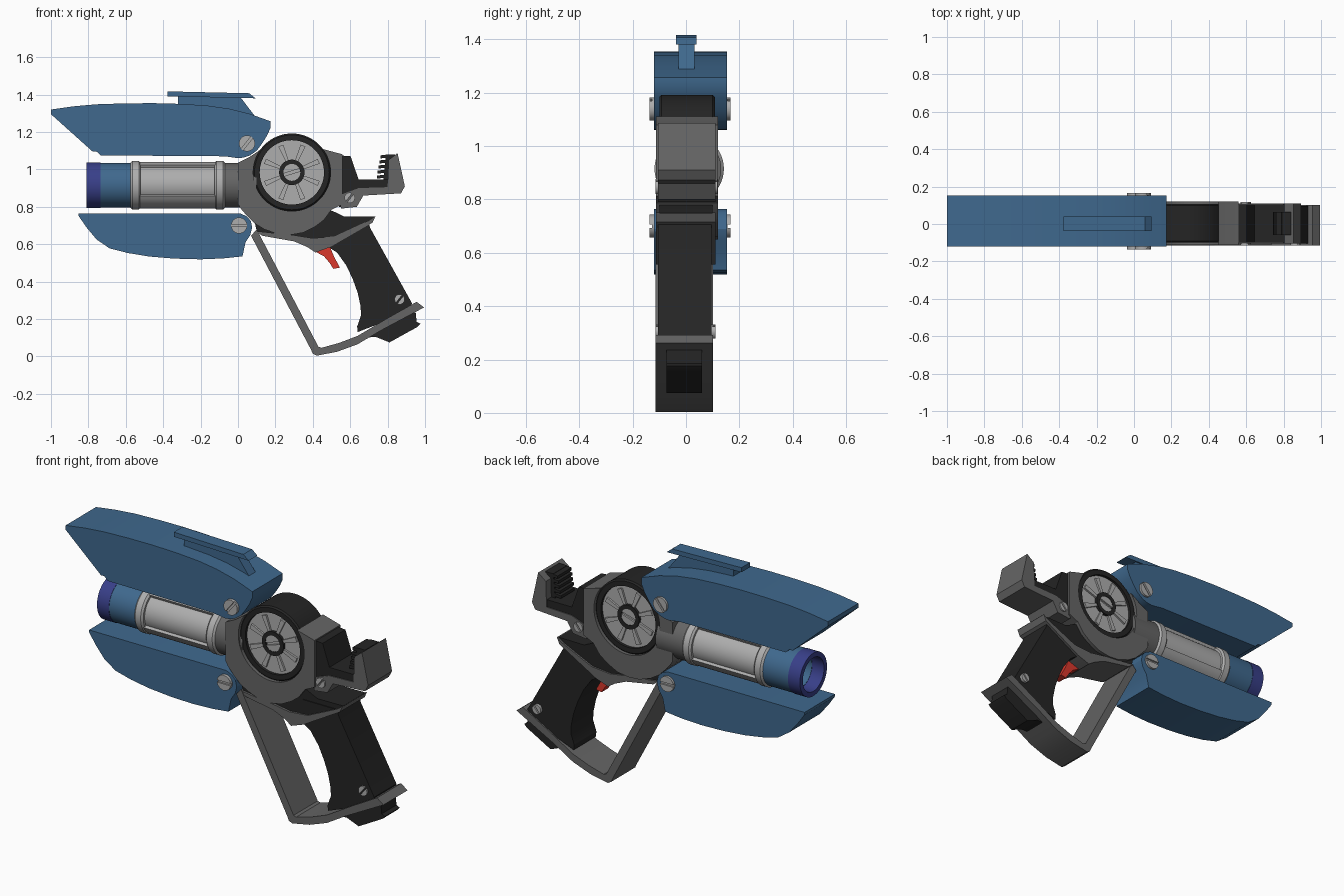
import bpy, bmesh
from math import sin, cos, pi, radians


def mat(name, r, g, b):
    m = bpy.data.materials.new(name)
    m.diffuse_color = (r, g, b, 1)
    return m


BLUE = mat("blue", 0.05, 0.14, 0.27)
NAVY = mat("navy", 0.04, 0.05, 0.25)
BLACK = mat("black", 0.018, 0.018, 0.018)
GREY = mat("grey", 0.13, 0.13, 0.13)
LIGHT = mat("light_grey", 0.42, 0.42, 0.42)
RED = mat("red", 0.7, 0.04, 0.025)


def finish(bm, name, m):
    bmesh.ops.recalc_face_normals(bm, faces=bm.faces)
    me = bpy.data.meshes.new(name)
    bm.to_mesh(me)
    bm.free()
    me.materials.append(m)
    ob = bpy.data.objects.new(name, me)
    bpy.context.collection.objects.link(ob)
    return ob


def prism(name, pts, lo, hi, m, axis='y'):
    """Extrude an outline: (x, z) along y, or (y, z) along x."""
    bm = bmesh.new()
    put = (lambda p, d: (p[0], d, p[1])) if axis == 'y' else (lambda p, d: (d, p[0], p[1]))
    a = [bm.verts.new(put(p, lo)) for p in pts]
    b = [bm.verts.new(put(p, hi)) for p in pts]
    bm.faces.new(a)
    bm.faces.new(b)
    n = len(pts)
    for i in range(n):
        j = (i + 1) % n
        bm.faces.new((a[i], a[j], b[j], b[i]))
    return finish(bm, name, m)


def ring(name, prof, centre, m, axis='y', n=48):
    """Revolve a closed (along, radius) section about an axis."""
    bm = bmesh.new()
    loops = []
    for k in range(n):
        t = 2 * pi * k / n
        if axis == 'y':
            loop = [(centre[0] + r * cos(t), d, centre[1] + r * sin(t)) for d, r in prof]
        else:
            loop = [(d, centre[0] + r * cos(t), centre[1] + r * sin(t)) for d, r in prof]
        loops.append([bm.verts.new(c) for c in loop])
    for k in range(n):
        p, q = loops[k], loops[(k + 1) % n]
        for i in range(len(prof)):
            j = (i + 1) % len(prof)
            bm.faces.new((p[i], p[j], q[j], q[i]))
    return finish(bm, name, m)


def circle(cx, cz, r, n=32, a0=0.0, a1=2 * pi, closed=True):
    steps = n if closed else n - 1
    return [(cx + r * cos(a0 + (a1 - a0) * i / steps), cz + r * sin(a0 + (a1 - a0) * i / steps))
            for i in range(n)]


def bolt(name, cx, cz, r, lo, hi, tilt=0.9):
    """Slotted screw running through the whole width."""
    prism(name + "_core", circle(cx, cz, r), lo + 0.01, hi - 0.01, LIGHT)
    for s in (0, 1):
        a = tilt + s * pi
        prism(f"{name}_head_{s}", circle(cx, cz, r, 16, a + 0.15, a + pi - 0.15, False), lo, hi, LIGHT)


# Upper and lower shells
prism("upper_shell", [(-1, 1.32), (-.88, 1.337), (-.757, 1.348), (-.6, 1.353), (-.45, 1.354), (-.3, 1.35),
                      (-.163, 1.341), (-.05, 1.325), (.06, 1.298), (.174, 1.257), (.174, 1.222), (.155, 1.18),
                      (.126, 1.134), (.1, 1.1), (.065, 1.075), (.03, 1.063), (0, 1.06), (-.07, 1.07),
                      (-.735, 1.075), (-.757, 1.096), (-.778, 1.096), (-1, 1.295)], -.12, .153, BLUE)
prism("lower_shell", [(-.853, .765), (.01, .765), (.045, .75), (.068, .725), (.076, .69), (.066, .65),
                      (.04, .61), (.024, .535), (-.08, .524), (-.2, .519), (-.34, .523), (-.473, .534),
                      (-.59, .553), (-.687, .578), (-.757, .626), (-.81, .69), (-.853, .752)], -.12, .153, BLUE)

# Sight on the upper shell
prism("sight_stem", [(-.32, 1.395), (.01, 1.39), (.09, 1.285), (-.1, 1.3), (-.32, 1.335)], -.028, .032, BLUE)
prism("sight_rail", [(-.377, 1.417), (.06, 1.407), (.094, 1.38), (-.377, 1.391)], -.038, .04, BLUE)

# Barrel
C = (.012, .915)
ring("muzzle_tip", [(-.81, .122), (-.735, .122), (-.735, .095), (-.81, .095)], C, NAVY, 'x')
ring("muzzle_tube", [(-.735, .12), (-.56, .12), (-.56, .001), (-.6, .001), (-.6, .093), (-.735, .093)],
     C, BLUE, 'x')
for i, x in enumerate((-.575, -.125)):
    ring(f"barrel_collar_{i}", [(x, .12), (x + .01, .13), (x + .045, .13), (x + .055, .12),
                               (x + .055, .05), (x, .05)], C, LIGHT, 'x')
ring("barrel_core", [(-.54, .108), (-.1, .108), (-.1, .001), (-.54, .001)], C, LIGHT, 'x')
for nm, mid, half in (("top", pi / 2, .5), ("bottom", -pi / 2, 1.1)):
    arc = circle(*C, .125, 16, mid - half, mid + half, False) + circle(*C, .1, 16, mid + half, mid - half, False)
    prism(f"barrel_rail_{nm}", arc, -.53, -.11, LIGHT, 'x')
ring("barrel_base", [(-.08, .12), (.1, .12), (.1, .001), (-.08, .001)], C, GREY, 'x')

# Main body with a round opening for the wheel
W = (.288, .984)
body = prism("body", [(0, 1.035), (.06, 1.065), (.126, 1.11), (.2, 1.14), (.38, 1.14), (.46, 1.107), (.56, 1.08),
                      (.56, .813), (.5, .785), (.46, .73), (.414, .695), (.35, .662), (.28, .65), (.21, .655),
                      (.14, .68), (.088, .712), (.045, .755), (.015, .79), (0, .815)], -.113, .12, GREY)
cutter = prism("wheel_opening_cutter", circle(*W, .207, 64), -.3, .3, GREY)
cutter.hide_render = True
cutter.hide_viewport = True
cut = body.modifiers.new("opening", 'BOOLEAN')
cut.operation = 'DIFFERENCE'
cut.solver = 'EXACT'
cut.object = cutter

# Wheel: tyre, disc, spokes, hub
ring("wheel_tyre", [(-.1, .2), (-.092, .208), (.1, .208), (.108, .2), (.108, .172), (-.1, .172)], W, BLACK, n=64)
prism("wheel_disc", circle(*W, .175, 64), -.084, .092, LIGHT)
for k in range(8):
    a = radians(22.5 + 45 * k)
    spoke = [(W[0] + r * cos(a) - t * sin(a), W[1] + r * sin(a) + t * cos(a))
             for r, t in ((.06, -.008), (.155, -.014), (.155, .014), (.06, .008))]
    prism(f"wheel_spoke_{k}", spoke, -.095, .103, LIGHT)
ring("wheel_hub_ring", [(-.1, .068), (.108, .068), (.108, .045), (-.1, .045)], W, BLACK)
bolt("wheel_hub", *W, .048, -.098, .106, .3)

# Rear block and hammer
prism("rear_block", [(.54, 1.075), (.602, 1.07), (.645, .945), (.81, .945), (.81, .885), (.64, .86),
                     (.6, .80), (.54, .80)], -.1, .105, BLACK)
prism("hammer", [(.55, .865), (.645, .9), (.8, .905), (.805, 1.05), (.853, 1.087), (.892, .91), (.872, .872),
                 (.67, .86), (.635, .80), (.55, .79)], -.105, .11, GREY)
prism("hammer_grip", [(.775, .92), (.81, .92), (.84, 1.08), (.79, 1.08)], -.06, .065, BLACK)
for k in range(5):
    z = .955 + .027 * k
    x = .742 + .005 * k
    prism(f"hammer_tooth_{k}", [(x, z + .012), (x + .05, z + .017), (x + .05, z), (x, z - .004)], -.06, .065, BLACK)

# Grip, grip collar and under-frame
prism("under_frame", [(.09, .715), (.1, .67), (.3, .64), (.5, .62), (.715, .735), (.735, .749), (.57, .747),
                      (.505, .778), (.4, .8)], -.1, .1, BLACK)
prism("grip", [(.48, .72), (.7, .72), (.705, .69), (.93, .285), (.92, .24), (.64, .13), (.637, .16), (.658, .22),
               (.655, .27), (.64, .34), (.615, .41), (.58, .485), (.53, .555), (.46, .6)], -.105, .095, BLACK)
prism("grip_collar", [(.095, .67), (.3, .648), (.4, .632), (.516, .642), (.70, .727), (.735, .751), (.72, .716),
                      (.49, .583), (.414, .556), (.37, .585), (.3, .615), (.13, .645)], -.113, .11, GREY)

# Trigger and hand guard
prism("trigger", [(.414, .585), (.49, .59), (.515, .53), (.545, .475), (.51, .468), (.49, .5), (.46, .535),
                  (.414, .56)], -.03, .03, RED)
prism("hand_guard", [(.07, .645), (.39, .037), (.4, .015), (.42, .004), (.53, .025), (.64, .065), (.757, .135),
                     (.995, .262), (.955, .292), (.8, .205), (.64, .11), (.54, .072), (.446, .046), (.43, .052),
                     (.118, .645), (.1, .68)], -.115, .102, GREY)
prism("grip_foot", [(.66, .12), (.68, .1), (.735, .105), (.81, .075), (.96, .158), (.975, .175), (.955, .185),
                    (.95, .235), (.8, .2)], -.073, .06, BLACK)

# Screws
bolt("upper_shell_screw", .048, 1.139, .043, -.137, .166)
bolt("lower_shell_screw", .006, .70, .043, -.137, .166, 0)
bolt("rear_screw", .597, .848, .028, -.115, .118)
bolt("grip_screw", .864, .305, .027, -.115, .11)

# Smooth the round surfaces, keep hard edges
for ob in bpy.context.scene.objects:
    if ob is not cutter:
        ob.select_set(True)
bpy.context.view_layer.objects.active = body
bpy.ops.object.shade_smooth_by_angle(angle=radians(25))
